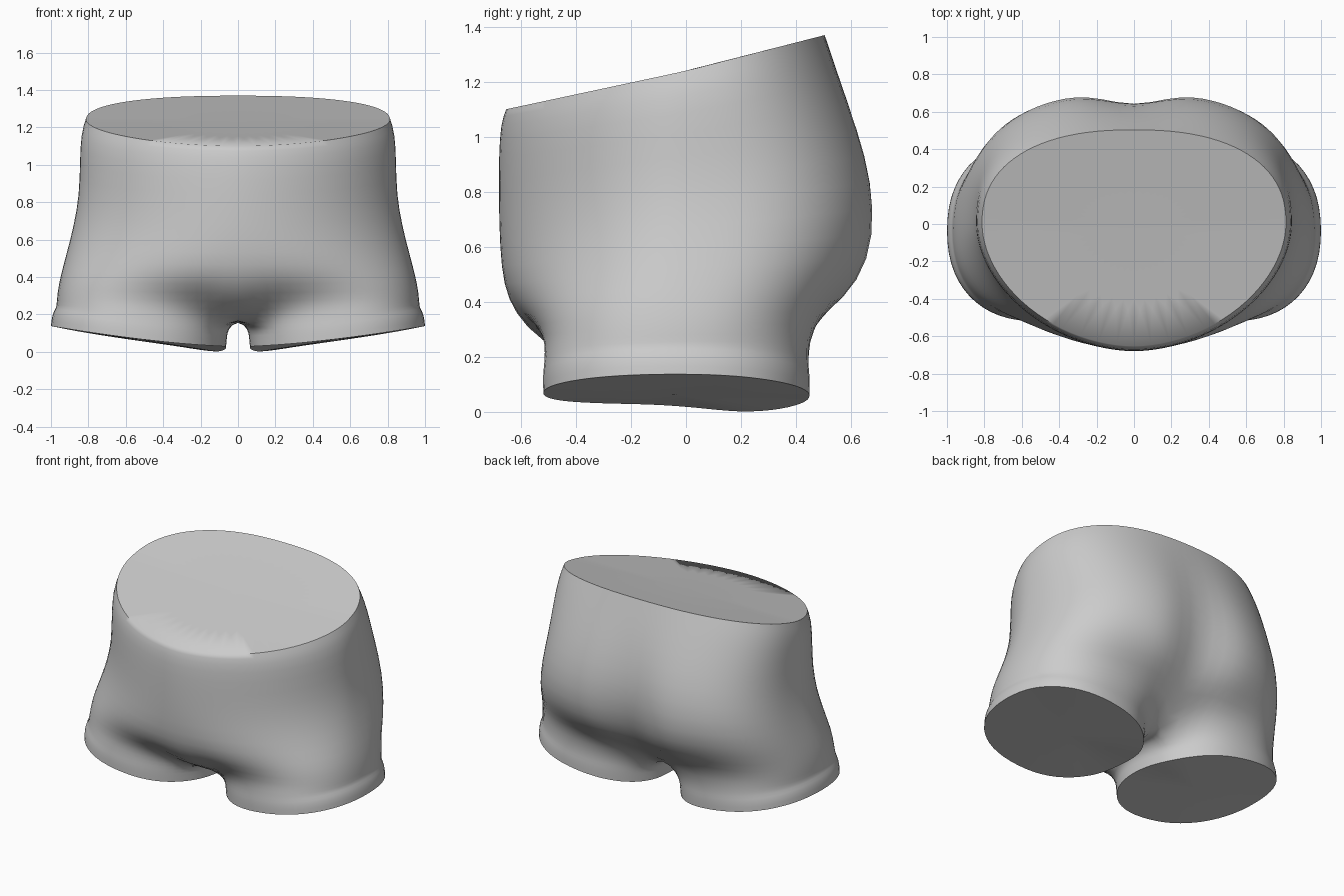
import bpy, bmesh, math

if "Cube" in bpy.data.objects:
    bpy.data.objects.remove(bpy.data.objects["Cube"])

mat = bpy.data.materials.new("light grey")
mat.diffuse_color = (0.6, 0.6, 0.6, 1)
mat.use_nodes = True
mat.node_tree.nodes["Principled BSDF"].inputs["Base Color"].default_value = mat.diffuse_color

OUT, INN = 24, 8          # ring segments on the outside and along the inseam


def spow(v, n):
    return math.copysign(abs(v) ** (2 / n), v)


def torso_pt(a, row):
    # half torso outline: a runs from front centre (-90) to back centre (+90)
    zf, zs, zb, w, yf, yb, nf, nb, cleft, cf, cb, blend = row
    n = nf if a < 0 else nb
    x = w * spow(max(math.cos(a), 0), n)
    s = spow(math.sin(a), n)
    y = s * (yb if s > 0 else -yf)
    if s > 0:
        y -= cleft * math.exp(-(x / 0.17) ** 2)
    z = zs + (zb - zs) * s if s > 0 else zs + (zf - zs) * -s
    return x, y, z


def leg_pt(a, cx, rx, ry, lift):
    x = cx + rx * spow(math.cos(a), 2.25)
    y = -0.035 + ry * spow(math.sin(a), 2.25)
    return x, y, hem(x, y) + lift


def hem(x, y):
    # hem rises to the outside and dips a little at the inner back
    u = max(x - 0.05, 0) / 0.95
    return 0.03 + 0.108 * u ** 1.5 - 0.034 * (1 - u) * math.exp(-((y - 0.27) / 0.25) ** 2)


# zfront, zside, zback, half width, yfront, yback, front and back squareness,
# cleft, centre front, centre back, leg blend
torso_rows = [
    (1.10, 1.24, 1.37, .815, -.655, .505, 1.85, 2.35, 0, None, None, 0),
    (1.05, 1.16, 1.28, .842, -.675, .54, 1.85, 2.4, .005, None, None, 0),
    (.93, 1.02, 1.12, .847, -.682, .605, 1.85, 2.5, .02, None, None, 0),
    (.76, .84, .93, .85, -.682, .675, 1.85, 2.6, .05, None, None, 0),
    (.60, .67, .74, .88, -.678, .71, 1.9, 2.65, .075, None, None, 0),
    (.46, .52, .55, .918, -.665, .695, 2.1, 2.55, .10, None, None, .04),
    (.36, .40, .41, .942, -.64, .64, 2.35, 2.4, .09, (-.63, .36), (.50, .38), .35),
    (.27, .31, .32, .96, -.59, .56, 2.4, 2.4, .08, (-.55, .25), (.38, .27), .7),
    (.22, .25, .25, .967, -.54, .47, 2.3, 2.4, .05, (-.36, .18), (.23, .18), .93),
]
leg_rows = [              # centre x, radius x, radius y, lift above the hem
    (.515, .462, .484, .10),
    (.528, .470, .489, .06),
    (.533, .470, .487, .0),
]

bm = bmesh.new()
rings = []
for row in torso_rows:
    pts = []
    for i in range(OUT + 1):
        t = -1 + 2 * i / OUT
        p = torso_pt(t * math.pi / 2, row)
        if row[11]:
            # the thigh shape takes over sooner at the side than at the middle
            b = row[11] ** (1 + 1.6 * t ** 4)
            q = leg_pt(t * math.radians(150), .515, .458, .487, .15)
            q = (q[0], q[1], min(q[2], p[2]) if row[11] > .9 else p[2])
            p = [u + (v - u) * b for u, v in zip(p, q)]
        if i == 0:
            p = (0, *row[9]) if row[9] else (0, p[1], p[2])
        elif i == OUT:
            p = (0, *row[10]) if row[10] else (0, p[1], p[2])
        pts.append(p)
    f, k = pts[0], pts[-1]
    for j in range(1, INN):
        u = j / INN
        pts.append((0, k[1] + (f[1] - k[1]) * u, k[2] + (f[2] - k[2]) * u))
    rings.append([bm.verts.new(p) for p in pts])
for cx, rx, ry, lift in leg_rows:
    angs = [-150 + 300 * i / OUT for i in range(OUT + 1)]
    angs += [150 + 60 * j / INN for j in range(1, INN)]
    rings.append([bm.verts.new(leg_pt(math.radians(a), cx, rx, ry, lift)) for a in angs])

# skin between rings, leaving the centre plane open above the crotch
N = OUT + INN
nt = len(torso_rows)
for r in range(len(rings) - 1):
    for i in range(N):
        if r < nt - 1 and i >= OUT:
            continue
        j = (i + 1) % N
        bm.faces.new((rings[r][i], rings[r][j], rings[r + 1][j], rings[r + 1][i]))
# waist cap half and leg opening cap, each a fan round a middle point
waist = rings[0][:OUT + 1]
mid = bm.verts.new((0, -.02, 1.235))
for a, b in zip(waist, waist[1:]):
    bm.faces.new((a, b, mid))
last = rings[-1]
c = bm.verts.new((.533, -.035, .065))
for i in range(N):
    bm.faces.new((last[i], last[(i + 1) % N], c))
for v in [v for v in bm.verts if not v.link_faces]:
    bm.verts.remove(v)

# mirror to the other side
geom = bm.verts[:] + bm.edges[:] + bm.faces[:]
bmesh.ops.mirror(bm, geom=geom, axis='X', merge_dist=0.0005)
bmesh.ops.remove_doubles(bm, verts=bm.verts, dist=0.0005)
bmesh.ops.recalc_face_normals(bm, faces=bm.faces)

# crisp waist and hem edges
cl = bm.edges.layers.float.new("crease_edge")
for e in bm.edges:
    if len(e.link_faces) == 2 and sorted(len(f.verts) for f in e.link_faces) == [3, 4]:
        e[cl] = 1.0

me = bpy.data.meshes.new("shorts")
bm.to_mesh(me)
bm.free()
ob = bpy.data.objects.new("shorts", me)
bpy.context.collection.objects.link(ob)
me.materials.append(mat)
sub = ob.modifiers.new("smooth", 'SUBSURF')
sub.levels = sub.render_levels = 1
bpy.context.view_layer.objects.active = ob
ob.select_set(True)
bpy.ops.object.modifier_apply(modifier="smooth")
bpy.ops.object.shade_smooth_by_angle(angle=math.radians(60))
